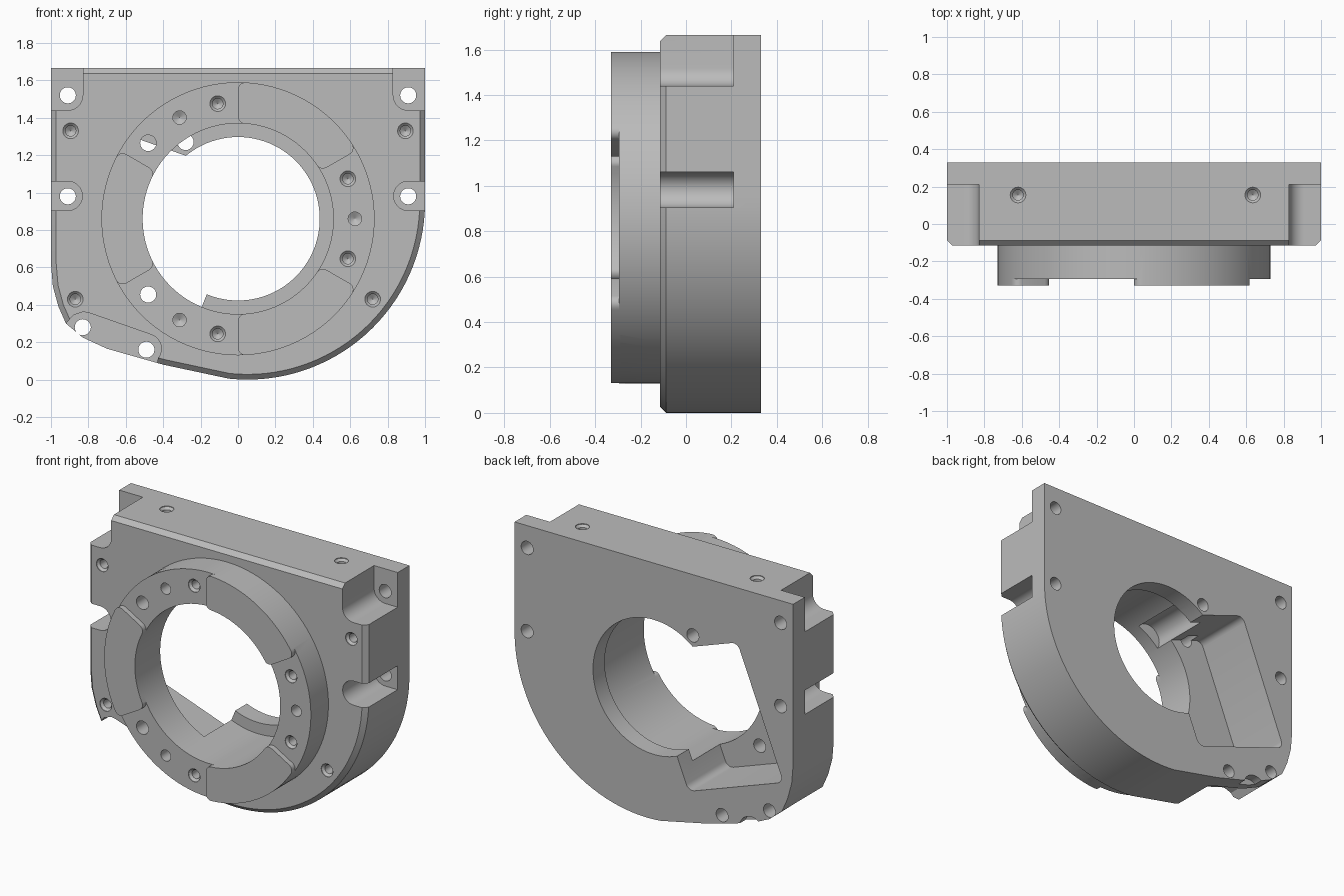
import bpy, bmesh
from math import sin, cos, radians, pi
from mathutils import Vector

if "Cube" in bpy.data.objects:
    bpy.data.objects.remove(bpy.data.objects["Cube"], do_unlink=True)

grey = bpy.data.materials.new("machined grey")
grey.use_nodes = True
grey.diffuse_color = (0.5, 0.5, 0.5, 1)
grey.node_tree.nodes["Principled BSDF"].inputs["Base Color"].default_value = (0.5, 0.5, 0.5, 1)

BACK, FLANGE, FACE, RING, PAD = 0.33, 0.21, -0.115, -0.295, -0.33
CX, CZ = 0.0, 0.86          # bore centre
SEG = 96


def arc(cx, cz, r, a0, a1, n):
    return [(cx + r * cos(radians(a0 + (a1 - a0) * i / n)),
             cz + r * sin(radians(a0 + (a1 - a0) * i / n))) for i in range(n + 1)]


def circle(cx, cz, r, n=SEG):
    return arc(cx, cz, r, 0, 360, n)[:-1]


def loft(name, rings, round_corners=0):
    """Skin closed rings of 3D points, cap both ends, optionally round corners."""
    bm = bmesh.new()
    loops = [[bm.verts.new(p) for p in ring] for ring in rings]
    n = len(loops[0])
    for a, b in zip(loops, loops[1:]):
        for i in range(n):
            bm.faces.new((a[i], a[(i + 1) % n], b[(i + 1) % n], b[i]))
    bm.faces.new(loops[0])
    bm.faces.new(loops[-1])
    bmesh.ops.recalc_face_normals(bm, faces=bm.faces)
    if round_corners:
        corners = [e for e in bm.edges
                   if abs((e.verts[0].co - e.verts[1].co).normalized().y) > 0.9
                   and e.calc_face_angle() > 1]
        bmesh.ops.bevel(bm, geom=corners, offset=round_corners, segments=6,
                        profile=0.5, affect='EDGES')
    mesh = bpy.data.meshes.new(name)
    bm.to_mesh(mesh)
    bm.free()
    mesh.materials.append(grey)
    ob = bpy.data.objects.new(name, mesh)
    bpy.context.collection.objects.link(ob)
    return ob


def prism(name, pts, y0, y1, round_corners=0):
    return loft(name, [[(x, y, z) for x, z in pts] for y in (y0, y1)], round_corners)


def inset(pts, d):
    """Move a counter-clockwise outline inwards by d."""
    out = []
    for i, p in enumerate(pts):
        p = Vector(p)
        e1 = (p - Vector(pts[i - 1])).normalized()
        e2 = (Vector(pts[(i + 1) % len(pts)]) - p).normalized()
        n1, n2 = Vector((-e1.y, e1.x)), Vector((-e2.y, e2.x))
        out.append(tuple(p + (n1 + n2) * d / (1 + n1.dot(n2))))
    return out


def combine(target, tool, operation='DIFFERENCE'):
    mod = target.modifiers.new("combine", 'BOOLEAN')
    mod.operation, mod.object, mod.solver = operation, tool, 'EXACT'
    bpy.ops.object.select_all(action='DESELECT')
    bpy.context.view_layer.objects.active = target
    target.select_set(True)
    bpy.ops.object.modifier_apply(modifier=mod.name)
    bpy.data.objects.remove(tool, do_unlink=True)


def blind_hole(target, u, v, start, depth=0.14, countersink=True, from_top=False):
    """Drilled hole with a conical tip, going back from the front or down from the top."""
    r = 0.028 if countersink else 0.036
    mouth = 0.042 if countersink else r
    steps = [(mouth, -0.02), (mouth, 0.004), (r, 0.018), (r, depth), (0.001, depth + 0.02)]
    rings = []
    for rad, d in steps:
        pts = circle(u, v, rad, 24)
        rings.append([(a, b, start - d) if from_top else (a, start + d, b) for a, b in pts])
    combine(target, loft("drill", rings))


# Main block: straight top and sides, rounded underside, chamfered front edge
outline = [(-1, 1.665), (-1, 0.62), (-0.99, 0.5), (-0.96, 0.39), (-0.92, 0.3),
           (-0.83, 0.225), (-0.7, 0.165), (-0.4, 0.08)]
outline += arc(0.05, 0.95, 0.95, -96, 0, 32) + [(1, 1.665)]
front_edge = inset(outline, 0.028)
housing = loft("housing", [[(x, FACE, z) for x, z in front_edge],
                           [(x, FACE + 0.028, z) for x, z in outline],
                           [(x, BACK, z) for x, z in outline]])

# Front ring
combine(housing, prism("front_ring", circle(CX, CZ, 0.73), RING, 0.0), 'UNION')

# Bolt slots that leave the rear flange
for s in (-1, 1):
    corner = [(0.83, 1.8)] + arc(0.91, 1.52, 0.08, 180, 270, 10) + [(1.1, 1.44), (1.1, 1.8)]
    side = arc(0.91, 0.982, 0.078, 90, 270, 18) + [(1.1, 0.904), (1.1, 1.06)]
    for pts in (corner, side):
        combine(housing, prism("slot", [(s * x, z) for x, z in pts], -0.5, FLANGE))

# Recess at the lower corner
recess = [(-1.1, 0.22), (-0.92, 0.3), (-0.88, 0.345), (-0.83, 0.362), (-0.8, 0.358)]
recess += arc(-0.49, 0.165, 0.08, 70, -40, 10) + [(-0.44, -0.1), (-1.1, -0.1)]
combine(housing, prism("recess", recess, -0.5, FLANGE))

# Scallop on the rear lower edge
combine(housing, prism("scallop", circle(-0.7, 0.12, 0.085, 32), 0.27, 0.4))

# Main bore, stopping at a rear lip, with a relief around the lip hole
combine(housing, prism("bore", circle(CX, CZ, 0.51), -0.5, FLANGE))
combine(housing, prism("lip_bore", circle(CX, CZ, 0.437), 0.1, 0.5))
combine(housing, prism("relief", circle(-0.28, 1.27, 0.092, 32), -0.2, FLANGE))

# Tilted rear pocket
pocket = [(-0.6, 1.31), (-0.93, 0.49), (-0.25, 0.25), (0.08, 1.07)]
combine(housing, prism("pocket", pocket, -0.07, 0.5, 0.045))

# Raised pads on the ring
for start in (30, 150, 270):
    pts = arc(CX, CZ, 0.73, start, start + 60, 16) + arc(CX, CZ, 0.51, start + 60, start, 16)
    combine(housing, prism("pad", pts, PAD, RING + 0.01, 0.04), 'UNION')

# Through holes
through = [(s * 0.91, z) for s in (-1, 1) for z in (1.52, 0.98)]
through += [(-0.83, 0.28), (-0.49, 0.16), (-0.28, 1.27)]
for x, z in through:
    combine(housing, prism("through_hole", circle(x, z, 0.043, 32), -0.05, 0.5))

# Ring holes, the two beside the pocket opening into it
for a in (0, 20, 100, 120):
    for s in ((1,) if a == 0 else (1, -1)):
        t = radians(a * s)
        blind_hole(housing, CX + 0.625 * cos(t), CZ + 0.625 * sin(t), RING,
                   countersink=a in (20, 100))
for s in (-1, 1):
    combine(housing, prism("ring_hole", circle(-0.48, CZ + s * 0.405, 0.043, 32), -0.5, 0.0))

# Blind holes in the front face and the top
for x, z in ((-0.895, 1.33), (0.895, 1.33), (-0.87, 0.43), (0.72, 0.43)):
    blind_hole(housing, x, z, FACE)
for x in (-0.62, 0.635):
    blind_hole(housing, x, 0.155, 1.665, from_top=True)

bpy.ops.object.select_all(action='DESELECT')
bpy.context.view_layer.objects.active = housing
housing.select_set(True)
bpy.ops.object.shade_smooth_by_angle(angle=radians(25))
